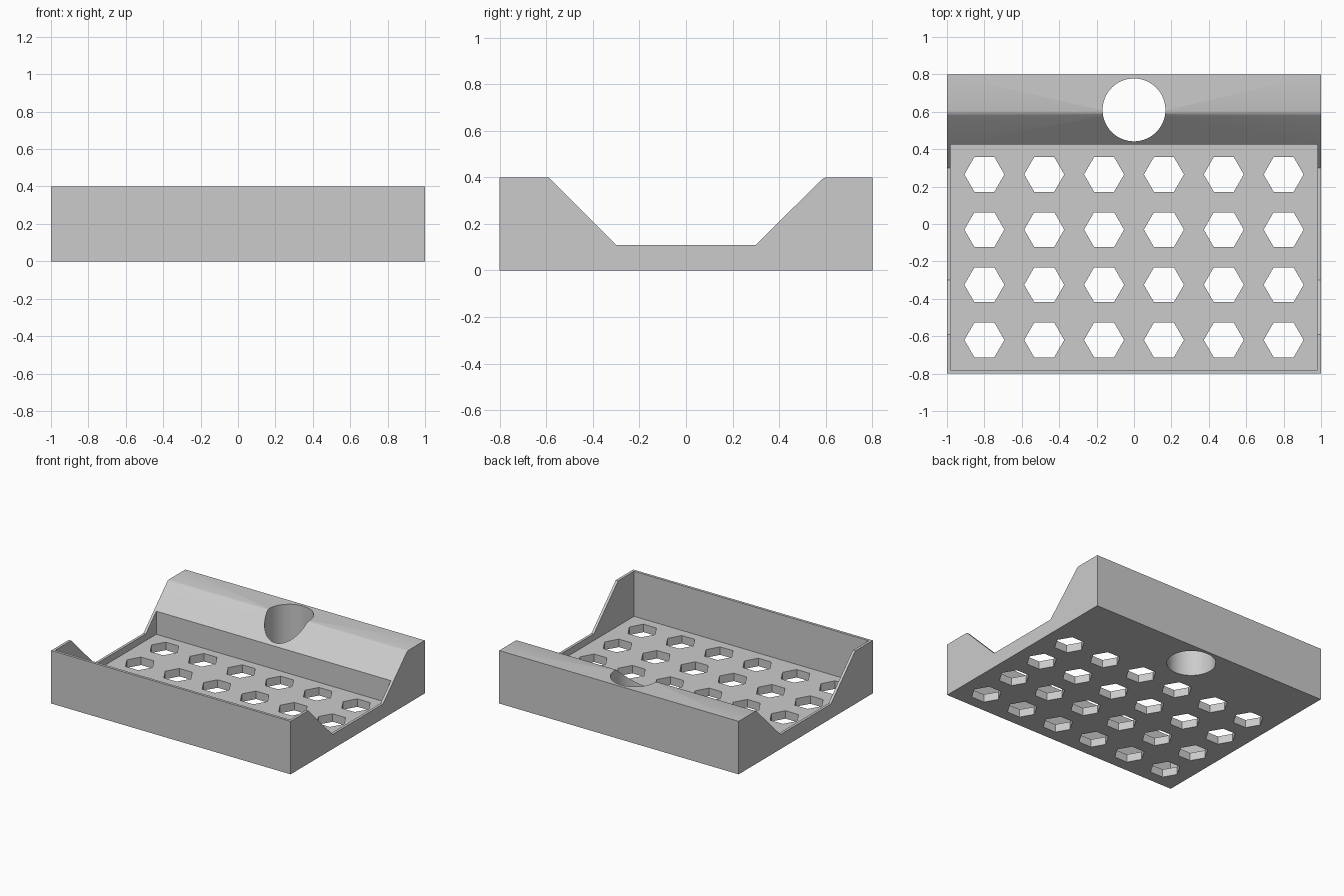
import bpy, bmesh, math
from mathutils import Matrix

cube = bpy.data.objects.get("Cube")
if cube:
    bpy.data.objects.remove(cube, do_unlink=True)

grey = bpy.data.materials.new("light_grey")
grey.use_nodes = True
colour = (0.6, 0.6, 0.6, 1)
grey.diffuse_color = colour
grey.node_tree.nodes["Principled BSDF"].inputs["Base Color"].default_value = colour

FLOOR = 0.06    # thickness of the tray floor
WALL = 0.02     # thickness of the thin walls


def make_object(name, bm):
    bmesh.ops.recalc_face_normals(bm, faces=bm.faces)
    mesh = bpy.data.meshes.new(name)
    bm.to_mesh(mesh)
    bm.free()
    mesh.materials.append(grey)
    obj = bpy.data.objects.new(name, mesh)
    bpy.context.collection.objects.link(obj)
    return obj


def extrude_profile(name, profile, half_width):
    """Extrude a side profile of (y, z) points along x."""
    bm = bmesh.new()
    face = bm.faces.new([bm.verts.new((-half_width, y, z)) for y, z in profile])
    result = bmesh.ops.extrude_face_region(bm, geom=[face])
    moved = [v for v in result["geom"] if isinstance(v, bmesh.types.BMVert)]
    bmesh.ops.translate(bm, verts=moved, vec=(2 * half_width, 0, 0))
    return make_object(name, bm)


def add_prism(bm, x, y, radius, sides):
    bmesh.ops.create_cone(bm, cap_ends=True, segments=sides, radius1=radius,
                          radius2=radius, depth=2,
                          matrix=Matrix.Translation((x, y, 0)) @ Matrix.Rotation(math.pi / 2, 4, "Z"))


def cut(target, cutter):
    cutter.hide_render = True
    mod = target.modifiers.new("cut", "BOOLEAN")
    mod.operation = "DIFFERENCE"
    mod.solver = "EXACT"
    mod.object = cutter
    bpy.context.view_layer.objects.active = target
    bpy.ops.object.modifier_apply(modifier=mod.name)
    bpy.data.objects.remove(cutter, do_unlink=True)


# Solid body with sloping sides and a slightly eased rear crest
tray = extrude_profile("tray_body", [
    (-0.8, 0), (0.8, 0), (0.8, 0.4), (0.605, 0.4), (0.59, 0.396), (0.58, 0.388),
    (0.3, 0.11), (-0.3, 0.11), (-0.59, 0.4), (-0.8, 0.4)], 1)

# Open cavity in front of the solid rear block
cut(tray, extrude_profile("cavity_cutter", [
    (-0.8 + WALL, FLOOR), (0.425, FLOOR), (0.425, 1), (-0.8 + WALL, 1)], 1 - WALL))

# Grid of hexagonal drain holes
bm = bmesh.new()
for column in range(6):
    for row in range(4):
        add_prism(bm, -0.8 + 0.32 * column, 0.265 - 0.295 * row, 0.107, 6)
cut(tray, make_object("drain_cutter", bm))

# Round hole through the rear block
bm = bmesh.new()
add_prism(bm, 0, 0.61, 0.168, 96)
cut(tray, make_object("round_hole_cutter", bm))

bpy.ops.object.select_all(action="DESELECT")
tray.select_set(True)
bpy.context.view_layer.objects.active = tray
bpy.ops.object.shade_smooth_by_angle(angle=math.radians(30))
